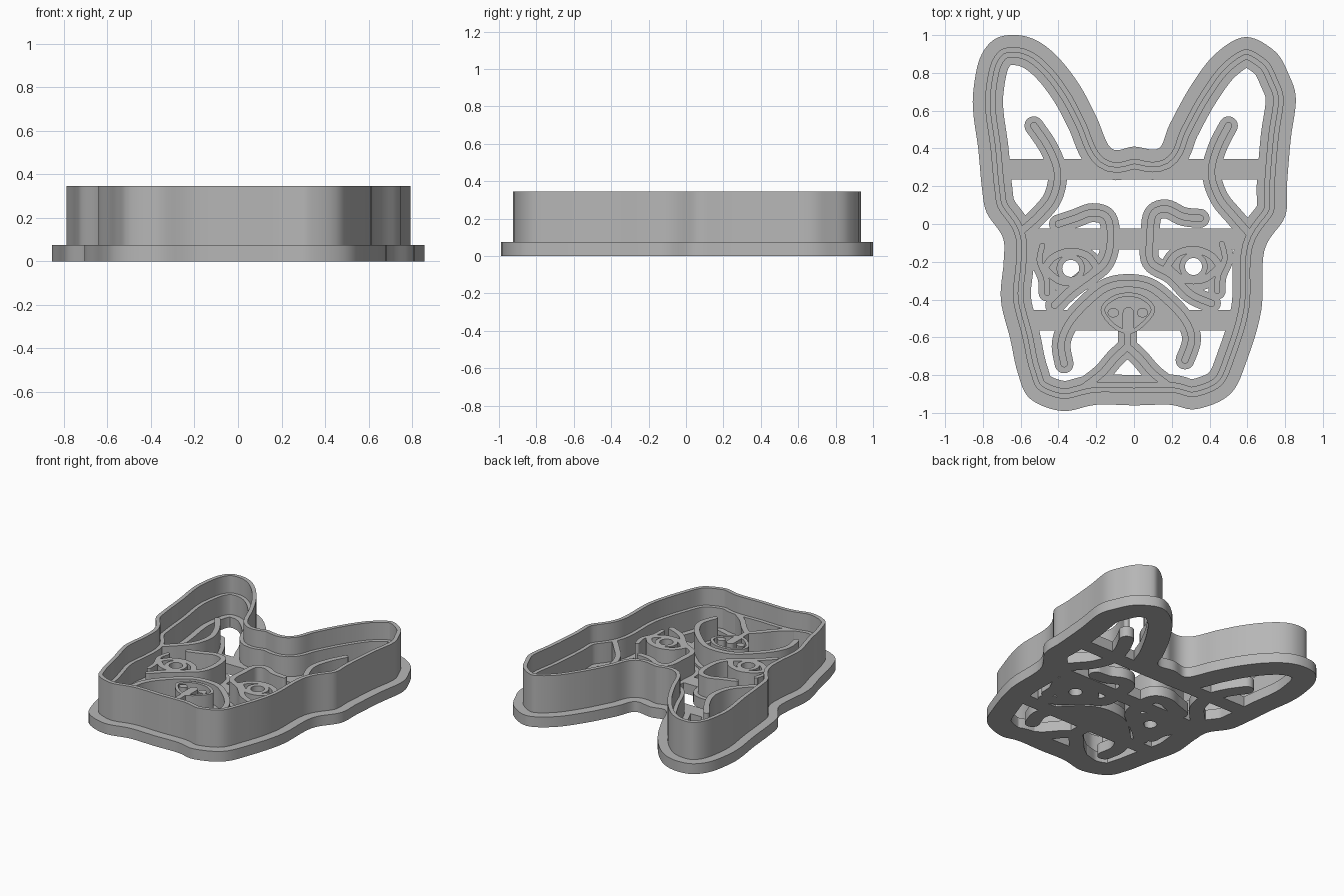
import bpy
import bmesh
import math
from mathutils import Vector

default_cube = bpy.data.objects.get("Cube")
if default_cube:
    bpy.data.objects.remove(default_cube, do_unlink=True)

BASE_TOP = 0.075
STAMP_TOP = 0.22
RIM_TOP = 0.345

grey = bpy.data.materials.new("plain grey plastic")
grey.use_nodes = True
grey.diffuse_color = (0.47, 0.47, 0.47, 1)
grey.node_tree.nodes["Principled BSDF"].inputs["Base Color"].default_value = grey.diffuse_color


def finish(name, bm):
    """Turn a bmesh into a smooth object with sharp corners kept."""
    bmesh.ops.recalc_face_normals(bm, faces=bm.faces)
    mesh = bpy.data.meshes.new(name)
    bm.to_mesh(mesh)
    bm.free()
    mesh.materials.append(grey)
    for face in mesh.polygons:
        face.use_smooth = True
    mesh.set_sharp_from_angle(angle=math.radians(30))
    obj = bpy.data.objects.new(name, mesh)
    bpy.context.collection.objects.link(obj)
    return obj


def smooth_path(points, closed, steps=6):
    """Catmull-Rom curve through the given points."""
    pts = [Vector(p) for p in points]
    n = len(pts)
    pick = (lambda i: pts[i % n]) if closed else (lambda i: pts[max(0, min(n - 1, i))])
    path = []
    for i in range(n if closed else n - 1):
        a, b, c, d = (pick(i + k) for k in (-1, 0, 1, 2))
        for s in range(steps):
            t = s / steps
            path.append(0.5 * (2 * b + (c - a) * t + (2 * a - 5 * b + 4 * c - d) * t ** 2
                               + (3 * b - a - 3 * c + d) * t ** 3))
    return path if closed else path + [pts[-1]]


def add_band(bm, path, near, far, z0, z1, closed):
    """Sweep a rectangle along a path, between two sideways offsets."""
    n = len(path)
    reach = 3 if closed else 1
    rings = []
    for i, p in enumerate(path):
        if closed:
            along = path[(i + reach) % n] - path[i - reach]
        else:
            along = path[min(n - 1, i + reach)] - path[max(0, i - reach)]
        along.normalize()
        side = Vector((-along.y, along.x))
        rings.append([bm.verts.new((*(p + side * off), z))
                      for off, z in ((near, z0), (far, z0), (far, z1), (near, z1))])
    for i in range(n if closed else n - 1):
        a, b = rings[i], rings[(i + 1) % n]
        for k in range(4):
            m = (k + 1) % 4
            bm.faces.new((a[k], a[m], b[m], b[k]))
    if not closed:
        bm.faces.new(rings[0])
        bm.faces.new(rings[-1])


def band(name, path, near, far, z0, z1):
    bm = bmesh.new()
    add_band(bm, path, near, far, z0, z1, True)
    finish(name, bm)


def prism(bm, outline, z0, z1):
    low = [bm.verts.new((p[0], p[1], z0)) for p in outline]
    high = [bm.verts.new((p[0], p[1], z1)) for p in outline]
    bm.faces.new(low)
    bm.faces.new(high)
    for i in range(len(low)):
        j = (i + 1) % len(low)
        bm.faces.new((low[i], low[j], high[j], high[i]))


def plate(name, outline, z0=0.0, z1=BASE_TOP):
    bm = bmesh.new()
    prism(bm, outline, z0, z1)
    finish(name, bm)


def ellipse(cx, cy, rx, ry, count=32):
    turns = [math.tau * i / count for i in range(count)]
    return [Vector((cx + rx * math.cos(t), cy + ry * math.sin(t))) for t in turns]


def rounded_stroke(name, path, half, z0, z1):
    bm = bmesh.new()
    add_band(bm, path, -half, half, z0, z1, False)
    for end in (path[0], path[-1]):
        prism(bm, ellipse(end.x, end.y, half, half, 20), z0, z1)
    finish(name, bm)


def stroke(name, points, base_half=0.05, wall_half=0.019):
    """A stamping line: wide strip below, thin wall above."""
    path = smooth_path(points, False)
    if base_half:
        rounded_stroke(name + "_base", path, base_half, 0, BASE_TOP)
    rounded_stroke(name + "_wall", path, wall_half, BASE_TOP - 0.01, STAMP_TOP)


def holed_plate(name, cx, cy, hole, rx, ry, z0, z1):
    inner, outer = ellipse(cx, cy, hole, hole), ellipse(cx, cy, rx, ry)
    bm = bmesh.new()
    loops = [[bm.verts.new((*p, z)) for p in ring]
             for ring, z in ((inner, z0), (outer, z0), (outer, z1), (inner, z1))]
    for i in range(len(inner)):
        j = (i + 1) % len(inner)
        for k in range(4):
            m = (k + 1) % 4
            bm.faces.new((loops[k][i], loops[m][i], loops[m][j], loops[k][j]))
    finish(name, bm)


# Head outline with two upright ears
head = smooth_path([
    (-.12, .4), (-.2, .57), (-.285, .73), (-.39, .87), (-.5, .963), (-.615, 1), (-.735, .98),
    (-.815, .88), (-.85, .71), (-.85, .58), (-.825, .4), (-.805, .19), (-.78, .06), (-.695, -.07),
    (-.69, -.2), (-.705, -.4), (-.655, -.61), (-.615, -.79), (-.55, -.925), (-.38, -.99),
    (-.2, -.957), (0, -.96), (.19, -.957), (.33, -.98), (.51, -.9), (.6, -.715), (.675, -.45),
    (.69, -.14), (.8, .04), (.81, .21), (.83, .45), (.857, .66), (.82, .79), (.745, .915),
    (.59, .99), (.43, .9), (.3, .73), (.19, .53), (.13, .4), (0, .41)], True)
band("base_flange", head, 0, 0.16, 0, BASE_TOP)
band("cutting_rim", head, 0.065, 0.093, BASE_TOP - 0.01, RIM_TOP)
band("inner_ledge", head, 0.09, 0.12, BASE_TOP - 0.01, STAMP_TOP)

# Cross bars that tie the parts together
for name, half_length, low in (("upper_bar", .72, .235), ("middle_bar", .58, -.135),
                               ("lower_bar", .58, -.565)):
    x, high = half_length, low + 0.11
    plate(name, [(-x, low), (x, low), (x, high), (-x, high)])

# Inner ear folds
stroke("right_ear_fold", [(-.53, .52), (-.45, .4), (-.405, .27), (-.43, .14), (-.51, .04), (-.6, -.04)])
stroke("left_ear_fold", [(.5, .52), (.44, .4), (.41, .27), (.45, .14), (.53, .04), (.61, -.05)])

# Brows running down beside the eyes
stroke("right_brow", [(-.4, 0), (-.31, .03), (-.22, .06), (-.14, .03), (-.125, -.1), (-.16, -.21),
                      (-.26, -.29), (-.35, -.36), (-.42, -.43)])
stroke("left_brow", [(.35, .03), (.26, .04), (.17, .08), (.1, .05), (.085, -.07), (.09, -.2),
                     (.2, -.27), (.3, -.37), (.41, -.42)])

# Eyes: plate and iris pierced by a hole, lids and outer crease
for side, cx, cy in ((-1, -.335, -.235), (1, .315, -.225)):
    label = "right" if side < 0 else "left"
    holed_plate(label + "_eye_plate", cx, cy, .045, .17, .13, 0, BASE_TOP)
    holed_plate(label + "_iris", cx, cy, .045, .075, .075, BASE_TOP - 0.01, STAMP_TOP)

    def around(offsets):
        return [(cx + side * dx, cy + dy) for dx, dy in offsets]

    stroke(label + "_upper_lid", around([(-.14, 0), (-.09, .065), (0, .09), (.09, .06), (.14, 0)]), 0)
    stroke(label + "_lower_lid", around([(-.14, 0), (-.07, -.06), (0, -.075), (.07, -.06), (.14, 0)]), 0)
    stroke(label + "_eye_crease", around([(.15, .12), (.165, .04), (.13, -.05), (.125, -.13)]), .045, .015)

# Muzzle arch and filled plate behind the nose
arch = [(-.37, -.74), (-.385, -.63), (-.34, -.52), (-.24, -.41), (-.14, -.335), (-.03, -.315),
        (.08, -.335), (.18, -.41), (.27, -.51), (.305, -.61), (.27, -.72)]
stroke("muzzle_arch", arch)
plate("muzzle_plate", arch[2:-2])

# Nose ring, with bridge and nostril pads
nose = smooth_path([(-.155, -.455), (-.1, -.4), (-.03, -.385), (.04, -.4), (.09, -.455),
                    (.03, -.53), (-.03, -.56), (-.1, -.53)], True, 4)
band("nose_ring", nose, 0, 0.022, BASE_TOP - 0.01, STAMP_TOP)
stroke("nose_bridge", [(-.03, -.47), (-.03, -.55)], 0, .03)
for label, cx in (("right", -.11), ("left", .045)):
    plate(label + "_nostril", ellipse(cx, -.47, .03, .025, 16), BASE_TOP - 0.01, STAMP_TOP)

# Mouth: lip stem and two jowl lines
stroke("lip_stem", [(-.035, -.55), (-.035, -.65)])
stroke("right_jowl", [(-.035, -.65), (-.1, -.71), (-.17, -.79), (-.26, -.86)])
stroke("left_jowl", [(-.035, -.65), (.03, -.71), (.1, -.79), (.19, -.86)])
